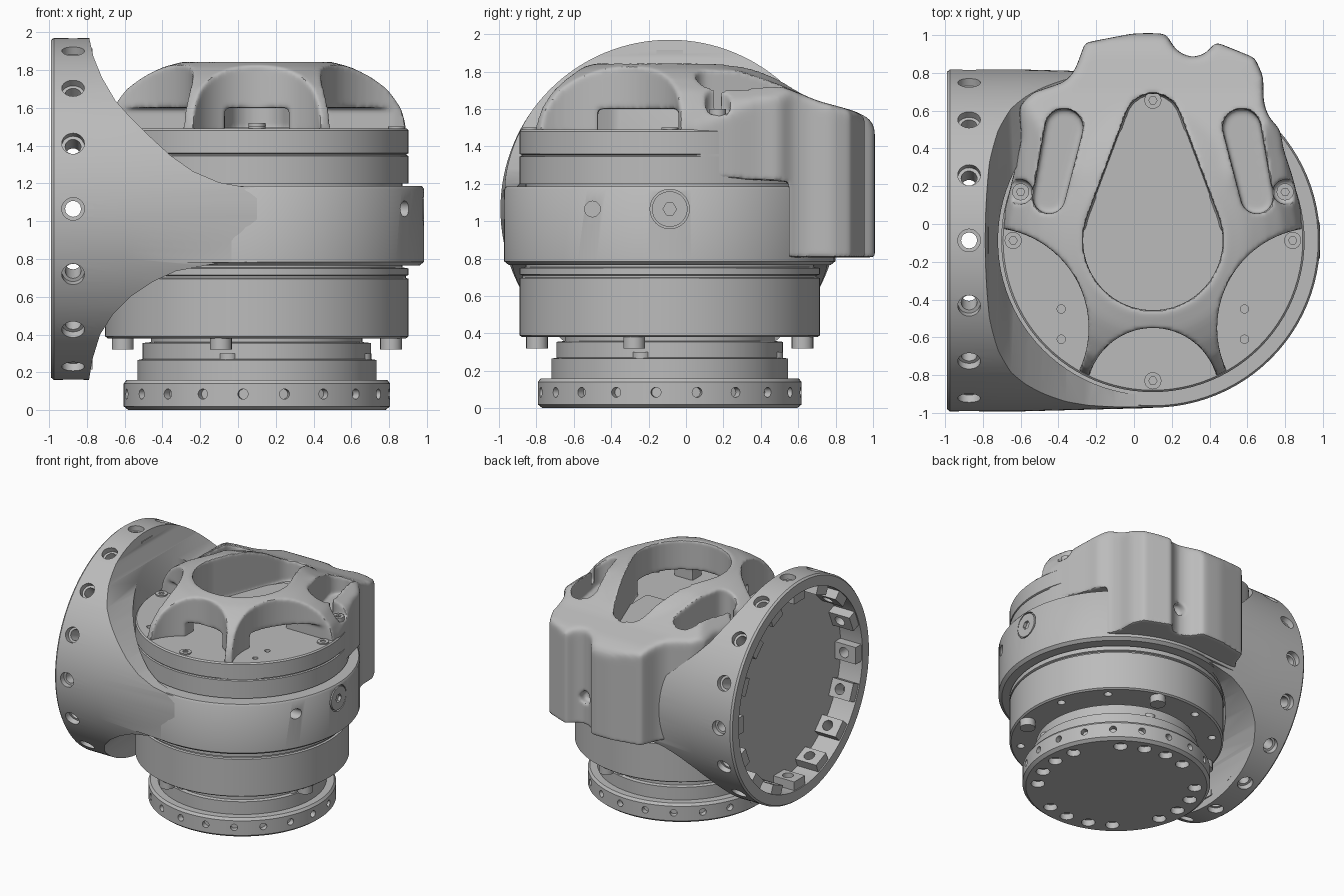
import bpy, bmesh, math
from mathutils import Matrix, Vector
from mathutils.geometry import convex_hull_2d

if "Cube" in bpy.data.objects:
    bpy.data.objects.remove(bpy.data.objects["Cube"])

CX, CY = 0.1, -0.087          # vertical drum axis
MID = 1.065                   # height of the side flange axis
UP = Vector((0, 0, 1))

metal = bpy.data.materials.new("cast grey")
metal.use_nodes = True
GREY = (0.5, 0.5, 0.5, 1)
metal.diffuse_color = GREY
metal.node_tree.nodes["Principled BSDF"].inputs["Base Color"].default_value = GREY


def finish(name, bm):
    bmesh.ops.recalc_face_normals(bm, faces=bm.faces)
    mesh = bpy.data.meshes.new(name)
    bm.to_mesh(mesh)
    bm.free()
    mesh.materials.append(metal)
    ob = bpy.data.objects.new(name, mesh)
    bpy.context.collection.objects.link(ob)
    return ob


def lathe(name, profile, loc=(CX, CY, 0), axis=UP, seg=96):
    """Revolve (radius, height) points around an axis, capped at both ends."""
    mat = Matrix.Translation(loc) @ Vector(axis).to_track_quat('Z', 'Y').to_matrix().to_4x4()
    bm = bmesh.new()
    turn = [math.tau * i / seg for i in range(seg)]
    rings = [[bm.verts.new(mat @ Vector((r * math.cos(a), r * math.sin(a), h))) for a in turn]
             for r, h in profile]
    for low, high in zip(rings, rings[1:]):
        for i in range(seg):
            j = (i + 1) % seg
            bm.faces.new((low[i], low[j], high[j], high[i]))
    bm.faces.new(rings[0])
    bm.faces.new(rings[-1])
    return finish(name, bm)


def rod(name, r, start, end, seg=20):
    d = Vector(end) - Vector(start)
    return lathe(name, [(r, 0), (r, d.length)], start, d, seg)


def prism(name, pts, lo, hi, plane="xy"):
    """Extrude a flat outline along the axis missing from its plane."""
    place = {"xy": lambda u, v, w: (u, v, w), "xz": lambda u, v, w: (u, w, v),
             "yz": lambda u, v, w: (w, u, v)}[plane]
    bm = bmesh.new()
    a, b = [[bm.verts.new(place(u, v, w)) for u, v in pts] for w in (lo, hi)]
    bm.faces.new(a)
    bm.faces.new(b)
    for i in range(len(pts)):
        j = (i + 1) % len(pts)
        bm.faces.new((a[i], a[j], b[j], b[i]))
    return finish(name, bm)


def box(name, x, y, z):
    return prism(name, [(x[0], y[0]), (x[1], y[0]), (x[1], y[1]), (x[0], y[1])], *z)


def capsule(c1, r1, c2, r2, n=40):
    pts = [(c[0] + r * math.cos(math.tau * i / n), c[1] + r * math.sin(math.tau * i / n))
           for c, r in ((c1, r1), (c2, r2)) for i in range(n)]
    return [pts[i] for i in convex_hull_2d(pts)]


def join(name, parts):
    bm = bmesh.new()
    for p in parts:
        bm.from_mesh(p.data)
        bpy.data.objects.remove(p)
    return finish(name, bm)


def bake(ob):
    ev = ob.evaluated_get(bpy.context.evaluated_depsgraph_get())
    mesh = bpy.data.meshes.new_from_object(ev)
    ob.modifiers.clear()
    ob.data = mesh


def boolean(ob, other, op='DIFFERENCE'):
    m = ob.modifiers.new("cut", 'BOOLEAN')
    m.operation, m.object, m.solver = op, other, 'EXACT'
    bake(ob)
    bpy.data.objects.remove(other)


def soften(ob, voxel, rounds):
    """Round every edge, as on a casting."""
    m = ob.modifiers.new("skin", 'REMESH')
    m.mode, m.voxel_size = 'VOXEL', voxel
    m = ob.modifiers.new("soften", 'SMOOTH')
    m.factor, m.iterations = 0.5, rounds
    bake(ob)


def polar(r, deg, z):
    a = math.radians(deg)
    return Vector((CX + r * math.cos(a), CY + r * math.sin(a), z))


# Output flange with rim holes and bottom bolt holes
flange = lathe("output_flange", [(0.68, 0), (0.705, 0.02), (0.705, 0.14), (0.69, 0.16),
                                 (0.633, 0.16), (0.633, 0.265), (0.605, 0.27),
                                 (0.605, 0.355), (0.56, 0.36), (0.56, 0.42)])
holes = [rod("h", 0.027, polar(0.66, 264 + 18 * k, 0.085), polar(0.75, 264 + 18 * k, 0.085), 16)
         for k in range(20)]
holes += [rod("h", 0.052, polar(0.59, 35 + 18 * k, -0.1), polar(0.59, 35 + 18 * k, 0.05))
          for k in range(20) if k % 5]
boolean(flange, join("holes", holes))

# Drum housing with seam grooves
drum = lathe("drum_housing", [
    (0.79, 0.38), (0.803, 0.39), (0.803, 0.695), (0.788, 0.70), (0.788, 0.71), (0.803, 0.715),
    (0.803, 0.75), (0.77, 0.755), (0.77, 1.2), (0.803, 1.2), (0.803, 1.345), (0.793, 1.35),
    (0.793, 1.355), (0.803, 1.36), (0.803, 1.48), (0.793, 1.49)])
holes = [rod("h", 0.022, (x, y, 1.44), (x, y, 1.6)) for x in (-0.385, 0.585) for y in (-0.45, -0.61)]
holes += [rod("h", 0.03, polar(0.72, 15 + 30 * k, 0.3), polar(0.72, 15 + 30 * k, 0.42))
          for k in range(12) if k % 3 != 2]
boolean(drum, join("holes", holes))

for k in range(4):
    a = 75 + 90 * k
    rod("housing_bolt", 0.058, polar(0.735, a, 0.32), polar(0.735, a, 0.39))
    rod("neck_bolt", 0.05, polar(0.575, a, 0.26), polar(0.575, a, 0.3))

# Middle band with a side port
band = lathe("middle_band", [(0.86, 0.765), (0.885, 0.785), (0.885, 1.17), (0.875, 1.185)])
boolean(band, rod("h", 0.042, (0.78, -0.5, MID), (1.1, -0.5, MID)))
boolean(band, rod("h", 0.105, (0.96, CY, MID), (1.1, CY, MID), 40))
port = rod("side_port", 0.095, (0.9, CY, MID), (0.984, CY, MID), 40)
boolean(port, rod("h", 0.036, (0.93, CY, MID), (1.1, CY, MID), 6))

# Side flange: a cylinder on x, trimmed by the flared front profile
body = lathe("side_flange", [(0.893, -0.99), (0.905, -0.975), (0.905, -0.6), (0.887, CX)],
             (0, CY, MID), (1, 0, 0), 128)
upper = [(-0.79, 1.98), (-0.765, 1.87), (-0.72, 1.76), (-0.65, 1.64), (-0.57, 1.55),
         (-0.49, 1.47), (-0.36, 1.35), (-0.24, 1.265), (-0.1, 1.205), (0.04, 1.18), (0.2, 1.175)]
lower = [(0.2, 0.78), (0, 0.775), (-0.15, 0.77), (-0.33, 0.735), (-0.45, 0.68), (-0.57, 0.60),
         (-0.66, 0.51), (-0.73, 0.40), (-0.77, 0.27), (-0.79, 0.15)]
boolean(body, prism("flare", [(-1.1, 0.1), (-1.1, 2)] + upper + lower, -2, 2, "xz"), 'INTERSECT')
# Arms running tangent into the band, then clearance around the drum
boolean(body, prism("arms", [(-0.79, CY - 0.82), (CX, CY - 0.884), (CX, CY + 0.884),
                             (-0.79, CY + 0.82)], 0.782, 1.172), 'UNION')
boolean(body, rod("clearance", 0.82, (CX, CY, 0), (CX, CY, 2.1), 96))
boolean(body, rod("bore", 0.81, (-1.1, CY, MID), (-0.79, CY, MID), 96))
pads = []
for k in range(16):
    pad = box("pad", (-0.98, -0.77), (-0.07, 0.07), (0.735, 0.85))
    pad.data.transform(Matrix.Translation((0, CY, MID)) @ Matrix.Rotation(math.tau * k / 16, 4, 'X'))
    pads.append(pad)
boolean(body, join("pads", pads), 'UNION')
for k in range(16):
    a = math.tau * k / 16
    out = Vector((0, math.cos(a), math.sin(a)))
    boolean(body, lathe("stepped_hole", [(0.042, 0.65), (0.042, 0.86), (0.06, 0.861), (0.06, 1)],
                        (-0.873, CY, MID), out, 20))

# Top cover: dome plus rear block, rounded first
outline = [(0.89, 0.05), (0.84, 0.25), (0.79, 0.4), (0.775, 0.5), (0.71, 0.57), (0.685, 0.65),
           (0.685, 0.78), (0.64, 0.88), (0.43, 0.965), (0.38, 0.9), (0.3, 0.88), (0.22, 0.92),
           (0.17, 1.01), (0, 1.01), (-0.26, 0.96), (-0.31, 0.82), (-0.36, 0.755), (-0.54, 0.695),
           (-0.61, 0.62), (-0.595, 0.45), (-0.64, 0.25), (-0.69, 0.05)]
cover = prism("top_cover", outline, 0.6, 2)
boolean(cover, prism("long_profile", [
    (0, 1.845), (0.12, 1.84), (0.3, 1.80), (0.5, 1.73), (0.7, 1.645), (0.9, 1.59), (0.98, 1.55),
    (1.03, 1.47), (1.03, 0.6), (0, 0.6)], -2, 2, "yz"), 'INTERSECT')
half = [(0.85, 0.5), (0.82, 1.45), (0.78, 1.52), (0.7, 1.65), (0.52, 1.77), (0.35, 1.84), (0.25, 1.85)]
boolean(cover, prism("cross_profile", [(CX + x, z) for x, z in half] +
                     [(CX - x, z) for x, z in reversed(half)], -2, 2, "xz"), 'INTERSECT')
boolean(cover, lathe("dome", [(0.793, 1.3), (0.793, 1.51), (0.767, 1.6), (0.693, 1.70),
                              (0.6, 1.765), (0.5, 1.815), (0.38, 1.847)]), 'UNION')
soften(cover, 0.02, 12)

# Cover underside steps, scoops, slots, windows and screw pockets
boolean(cover, prism("underside", [(-2, 0.3), (2, 0.3), (2, 0.807), (0.55, 0.807), (0.55, 1.21),
                                   (0.05, 1.24), (0.05, 1.47), (-2, 1.47)], -2, 2, "yz"))
boolean(cover, prism("centre_opening", capsule((CX, CY), 0.37, (CX, 0.54), 0.15), 1.48, 2))
boolean(cover, rod("front_scoop", 0.35, (CX, -0.9, 1.4), (CX, -0.9, 2), 64))
for s in (-1, 1):
    boolean(cover, rod("side_scoop", 0.53, (CX + 0.87 * s, -0.55, 1.4), (CX + 0.87 * s, -0.55, 2), 64))
    boolean(cover, prism("slot", capsule((CX + 0.47 * s, 0.51), 0.1, (CX + 0.55 * s, 0.14), 0.085), 1.54, 2))
    boolean(cover, rod("screw_pocket", 0.065, (CX + 0.7 * s, 0.17, 1.57), (CX + 0.7 * s, 0.17, 2)))
boolean(cover, box("side_window", (-1, 1.2), (-0.47, -0.04), (1.3, 1.6)))
boolean(cover, box("front_window", (-0.07, 0.27), (-1, -0.3), (1.3, 1.6)))
for x, y in ((-0.43, 0.6), (0.3, 0.82)):
    boolean(cover, rod("h", 0.05, (x, y, 1.03), (x, 1.2, 1.03)))
soften(cover, 0.0125, 5)
cover.data.materials.clear()
cover.data.materials.append(metal)

# Deck plate and socket screws on the drum top
prism("deck_plate", [(-0.2, -0.04), (-0.18, -0.06), (0.38, -0.06), (0.4, -0.04), (0.4, 0.3),
                     (0.2, 0.6), (0, 0.6), (-0.2, 0.3)], 1.48, 1.497)
for x, y, z in ((0.84, CY, 1.47), (-0.64, CY, 1.47), (CX, 0.655, 1.49), (CX, -0.83, 1.47),
                (0.8, 0.17, 1.57), (-0.6, 0.17, 1.57)):
    screw = rod("socket_screw", 0.045, (x, y, z - 0.05), (x, y, z + 0.03), 24)
    boolean(screw, rod("h", 0.022, (x, y, z), (x, y, z + 0.1), 6))

# Smooth shading with crisp edges
bpy.ops.object.select_all(action='DESELECT')
for ob in bpy.context.collection.objects:
    if ob.type == 'MESH':
        ob.select_set(True)
        bpy.context.view_layer.objects.active = ob
bpy.ops.object.shade_smooth_by_angle(angle=math.radians(35))
